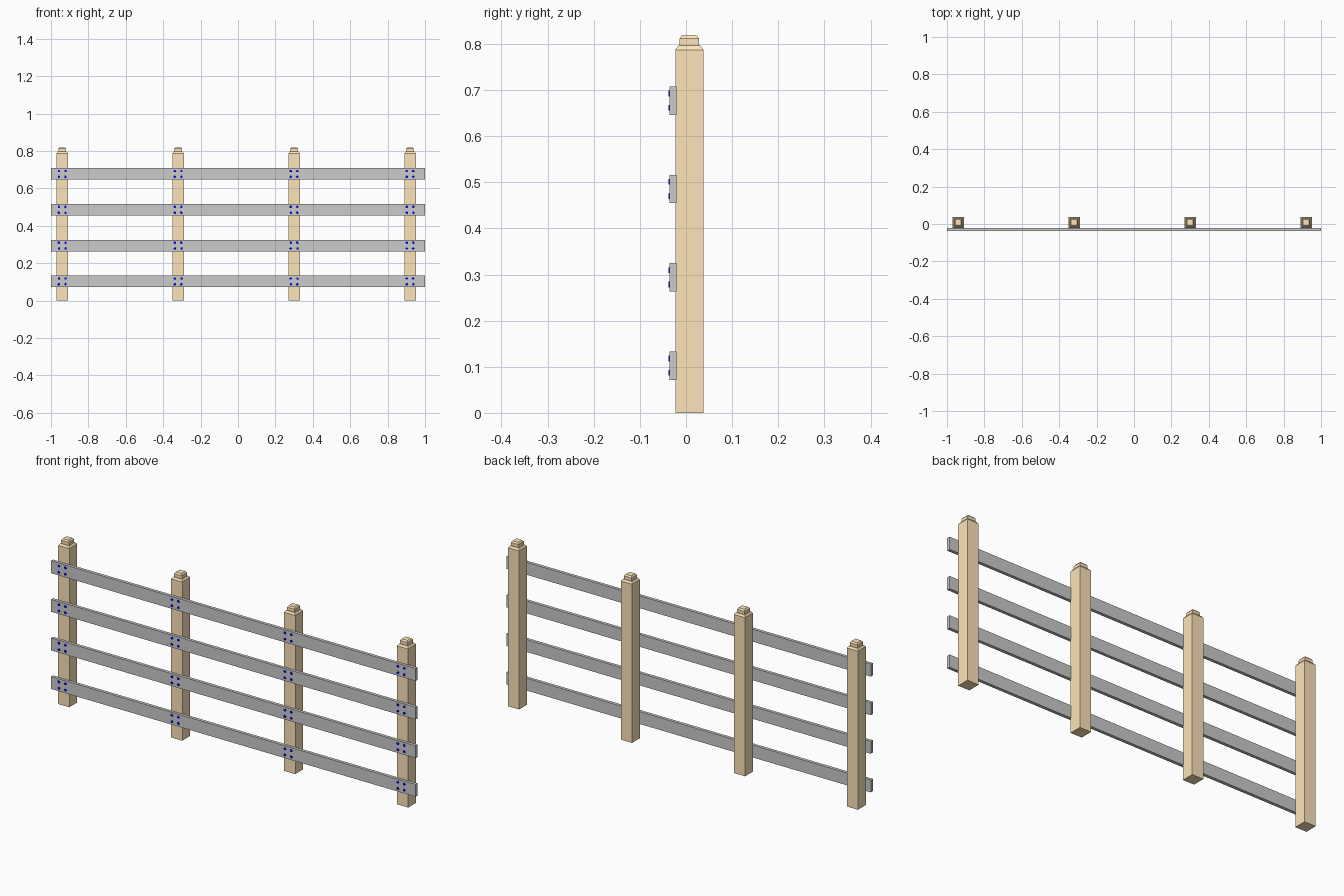
import bpy, bmesh
from mathutils import Matrix

if "Cube" in bpy.data.objects:
    bpy.data.objects.remove(bpy.data.objects["Cube"])

POST_X = [-0.94 + 0.62 * i for i in range(4)]
RAIL_Z = [0.1025 + 0.1915 * i for i in range(4)]
POST_Y = 0.0073


def material(name, rgb):
    m = bpy.data.materials.new(name)
    m.diffuse_color = (*rgb, 1)
    m.use_nodes = True
    m.node_tree.nodes["Principled BSDF"].inputs["Base Color"].default_value = m.diffuse_color
    return m


def make_object(name, bm, mat=None):
    bmesh.ops.recalc_face_normals(bm, faces=bm.faces)
    mesh = bpy.data.meshes.new(name)
    bm.to_mesh(mesh)
    bm.free()
    obj = bpy.data.objects.new(name, mesh)
    bpy.context.collection.objects.link(obj)
    if mat:
        mesh.materials.append(mat)
    return obj


def square_stack(bm, x, y, levels):
    """Closed square column through (half width, height) levels."""
    rings = [[bm.verts.new((x + sx * h, y + sy * h, z))
              for sx, sy in ((-1, -1), (1, -1), (1, 1), (-1, 1))]
             for h, z in levels]
    for a, b in zip(rings, rings[1:]):
        for i in range(4):
            j = (i + 1) % 4
            bm.faces.new((a[i], a[j], b[j], b[i]))
    bm.faces.new(rings[0][::-1])
    bm.faces.new(rings[-1])


wood = material("wood", (1.0, 0.78, 0.49))
blue = material("nail_blue", (0.0, 0.0, 1.0))

# Posts with chamfered shoulder and small stepped cap
post_levels = [(0.0305, 0), (0.0305, 0.787), (0.024, 0.796), (0.021, 0.796),
               (0.021, 0.812), (0.0155, 0.819)]
for i, x in enumerate(POST_X):
    bm = bmesh.new()
    square_stack(bm, x, POST_Y, post_levels)
    make_object(f"post_{i + 1}", bm, wood)

# Horizontal rails on the front of the posts
for i, z in enumerate(RAIL_Z):
    bm = bmesh.new()
    bmesh.ops.create_cube(bm, size=1, matrix=Matrix.Translation((0, -0.0285, z))
                          @ Matrix.Diagonal((2, 0.0155, 0.0615, 1)))
    make_object(f"rail_{i + 1}", bm)

# Four round nail heads at every crossing
for i, z in enumerate(RAIL_Z):
    bm = bmesh.new()
    for x in POST_X:
        for sx in (-1, 1):
            for sz in (-1, 1):
                place = Matrix.Translation((x + sx * 0.0175, -0.0345, z + sz * 0.0155))
                bmesh.ops.create_cone(
                    bm, cap_ends=True, segments=12, radius1=0.0075, radius2=0.006,
                    depth=0.007, matrix=place @ Matrix.Rotation(1.5707963, 4, 'X'))
    make_object(f"nails_{i + 1}", bm, blue)
